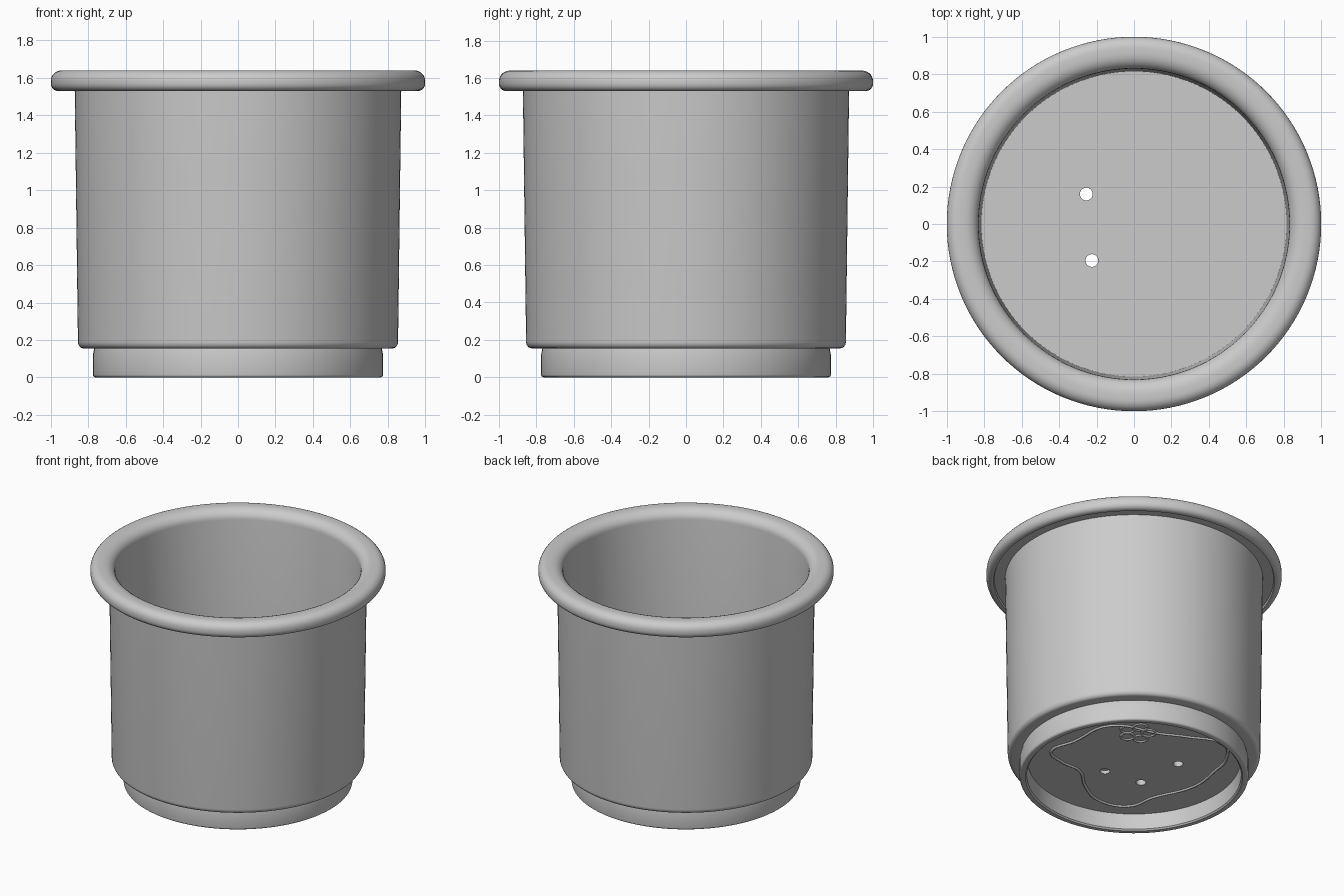
import bpy, bmesh, math
from mathutils import Vector

cube = bpy.data.objects.get("Cube")
if cube:
    bpy.data.objects.remove(cube)

grey = bpy.data.materials.new("plain grey")
grey.use_nodes = True
colour = (0.6, 0.6, 0.6, 1)
grey.diffuse_color = colour
grey.node_tree.nodes["Principled BSDF"].inputs["Base Color"].default_value = colour


def add_object(name, bm):
    mesh = bpy.data.meshes.new(name)
    bmesh.ops.recalc_face_normals(bm, faces=bm.faces)
    bm.to_mesh(mesh)
    bm.free()
    mesh.materials.append(grey)
    obj = bpy.data.objects.new(name, mesh)
    bpy.context.collection.objects.link(obj)
    return obj


def lathe(name, profile, steps=128):
    bm = bmesh.new()
    verts = [bm.verts.new((r, 0, z)) for r, z in profile]
    edges = [bm.edges.new(pair) for pair in zip(verts, verts[1:])]
    bmesh.ops.spin(bm, geom=verts + edges, axis=(0, 0, 1), cent=(0, 0, 0),
                   steps=steps, angle=math.tau)
    bmesh.ops.remove_doubles(bm, verts=bm.verts, dist=0.0001)
    return add_object(name, bm)


def arc(r, z, size_r, size_z, start, end, n=6):
    """Points of an elliptical corner in the profile, angles in degrees."""
    angles = [math.radians(start + (end - start) * i / n) for i in range(n + 1)]
    return [(r + size_r * math.cos(a), z + size_z * math.sin(a)) for a in angles]


# Pot: hollow foot, tapered wall, rolled rim and inner floor in one profile
profile = [(0, 0.125), (0.72, 0.125), (0.725, 0.01), (0.735, 0)]
profile += arc(0.76, 0.015, 0.015, 0.015, -90, 0, 4)
profile += [(0.775, 0.12), (0.768, 0.155)]
profile += arc(0.825, 0.19, 0.03, 0.035, -90, 0)
profile += [(0.872, 1.53), (0.873, 1.545), (0.945, 1.545), (0.95, 1.53)]
profile += arc(0.96, 1.57, 0.04, 0.04, -90, 0)
profile += arc(0.94, 1.585, 0.06, 0.055, 0, 90)
profile += arc(0.91, 1.57, 0.08, 0.07, 90, 180)
profile += [(0.815, 0.2), (0, 0.2)]
pot = lathe("pot", profile)

# Drain holes, and a blind pit in the underside
for x, y, z in [(-0.255, 0.16, 0.16), (-0.225, -0.195, 0.16), (0.06, -0.235, 0.05)]:
    bm = bmesh.new()
    bmesh.ops.create_cone(bm, cap_ends=True, segments=24, radius1=0.034,
                          radius2=0.034, depth=0.2)
    cutter = add_object("hole_cutter", bm)
    cutter.location = (x, y, z)
    cutter.hide_render = True
    cutter.hide_set(True)
    cut = pot.modifiers.new("hole", 'BOOLEAN')
    cut.object = cutter
    cut.operation = 'DIFFERENCE'
    cut.solver = 'EXACT'

# Bake the holes so the cutters can go
bpy.context.view_layer.update()
depsgraph = bpy.context.evaluated_depsgraph_get()
pot.data = bpy.data.meshes.new_from_object(pot.evaluated_get(depsgraph))
pot.modifiers.clear()
for obj in [o for o in bpy.data.objects if o.name.startswith("hole_cutter")]:
    bpy.data.objects.remove(obj)


# Low relief lines on the underside
def relief(name, points, thickness):
    curve = bpy.data.curves.new(name, 'CURVE')
    curve.dimensions = '3D'
    curve.bevel_depth = thickness
    curve.bevel_resolution = 2
    curve.resolution_u = 6
    spline = curve.splines.new('BEZIER')
    spline.bezier_points.add(len(points) - 1)
    for bp, (x, y) in zip(spline.bezier_points, points):
        bp.co = (x, y, 0)
        bp.handle_left_type = bp.handle_right_type = 'AUTO'
    spline.use_cyclic_u = True
    curve.materials.append(grey)
    obj = bpy.data.objects.new(name, curve)
    obj.location.z = 0.125
    obj.rotation_euler.z = math.radians(140)
    bpy.context.collection.objects.link(obj)


relief("underside_outline", [
    (-0.56, -0.13), (-0.49, 0.01), (-0.37, 0.13), (-0.33, 0.34), (-0.23, 0.54),
    (-0.03, 0.61), (0.12, 0.5), (0.41, 0.34), (0.55, 0.13), (0.62, -0.01),
    (0.6, -0.23), (0.35, -0.33), (0.18, -0.37), (-0.16, -0.48), (-0.4, -0.27)], 0.01)

# Small petals of the flower beside the outline
centre = Vector((0.02, -0.38))
for i in range(5):
    middle = centre + Vector((0.08, 0)) @ Vector((1, 0)) * Vector(
        (math.cos(i * math.tau / 5), math.sin(i * math.tau / 5)))
    relief("underside_petal", [
        (middle.x + 0.045 * math.cos(a * math.tau / 6),
         middle.y + 0.045 * math.sin(a * math.tau / 6)) for a in range(6)], 0.008)

# Smooth shading with sharp corners kept
bpy.ops.object.select_all(action='DESELECT')
pot.select_set(True)
bpy.context.view_layer.objects.active = pot
bpy.ops.object.shade_smooth_by_angle(angle=math.radians(35))
